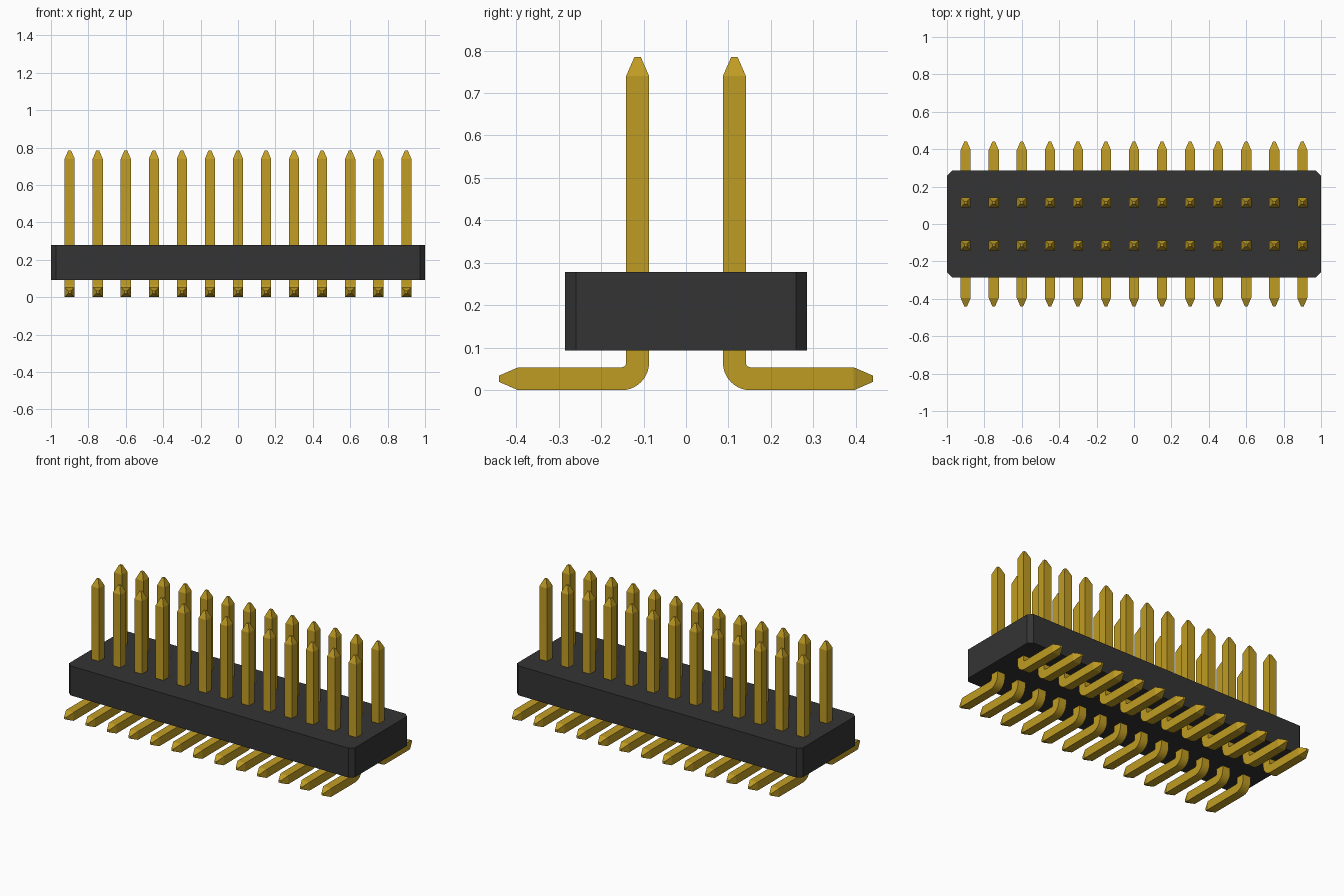
import bpy, bmesh, math
from mathutils import Vector

cube = bpy.data.objects.get("Cube")
if cube:
    bpy.data.objects.remove(cube, do_unlink=True)


def material(name, rgb, metallic=0.0):
    m = bpy.data.materials.new(name)
    m.use_nodes = True
    m.diffuse_color = (*rgb, 1)
    m.node_tree.nodes["Principled BSDF"].inputs["Base Color"].default_value = (*rgb, 1)
    return m


gold = material("gold", (0.53, 0.335, 0.017))
black = material("black_plastic", (0.034, 0.034, 0.034))


def finish(bm, name, mat):
    bmesh.ops.recalc_face_normals(bm, faces=bm.faces[:])
    me = bpy.data.meshes.new(name)
    bm.to_mesh(me)
    bm.free()
    me.materials.append(mat)
    return me


def add(name, me):
    ob = bpy.data.objects.new(name, me)
    bpy.context.collection.objects.link(ob)
    return ob


# Housing: a rectangular outline with chamfered vertical corners, extruded upward
HX, HY, C, Z0, Z1 = 1.0, 0.285, 0.026, 0.093, 0.279
outline = [(HX - C, -HY), (HX, -HY + C), (HX, HY - C), (HX - C, HY),
           (-HX + C, HY), (-HX, HY - C), (-HX, -HY + C), (-HX + C, -HY)]
bm = bmesh.new()
base = bm.faces.new([bm.verts.new((x, y, Z0)) for x, y in outline])
top = bmesh.ops.extrude_face_region(bm, geom=[base])["geom"]
bmesh.ops.translate(bm, vec=(0, 0, Z1 - Z0),
                    verts=[v for v in top if isinstance(v, bmesh.types.BMVert)])
if not any(f.calc_center_median().z < Z0 + 0.001 for f in bm.faces):
    bm.faces.new([v for v in bm.verts if v.co.z < Z0 + 0.001][:8])
add("housing", finish(bm, "housing", black))

# Pin: square section swept up the post from a bent foot, tapered at both ends
ROW, H, TIP, R, STEPS = 0.114, 0.027, 0.0075, 0.038, 10
stations = [(0.785, TIP), (0.74, H)]                     # post: height, half width
path = [(ROW, z, 0.0, h) for z, h in stations]           # y, z, bend angle, half width
for i in range(STEPS + 1):
    a = math.pi / 2 * i / STEPS
    path.append((ROW + R - R * math.cos(a), H + R - R * math.sin(a), a, H))
path += [(0.395, H, math.pi / 2, H), (0.44, H, math.pi / 2, TIP)]

bm = bmesh.new()
rings = []
for y, z, a, h in path:
    side = Vector((0, math.cos(a), math.sin(a)))         # across the sweep direction
    rings.append([bm.verts.new(Vector((sx * h, y, z)) + side * (sy * h))
                  for sx, sy in ((-1, -1), (1, -1), (1, 1), (-1, 1))])
for r0, r1 in zip(rings, rings[1:]):
    for i in range(4):
        j = (i + 1) % 4
        bm.faces.new((r0[i], r0[j], r1[j], r1[i]))
bm.faces.new(rings[0])
bm.faces.new(rings[-1])
pin = finish(bm, "pin", gold)
pin.shade_smooth()
pin.set_sharp_from_angle(angle=math.radians(15))

# Two rows of thirteen pins, the front row turned to face the other way
for k in range(13):
    x = -0.9 + 0.15 * k
    for row, turn in (("back", 0), ("front", math.pi)):
        ob = add(f"{row}_pin_{k + 1}", pin)
        ob.location.x = x
        ob.rotation_euler.z = turn
